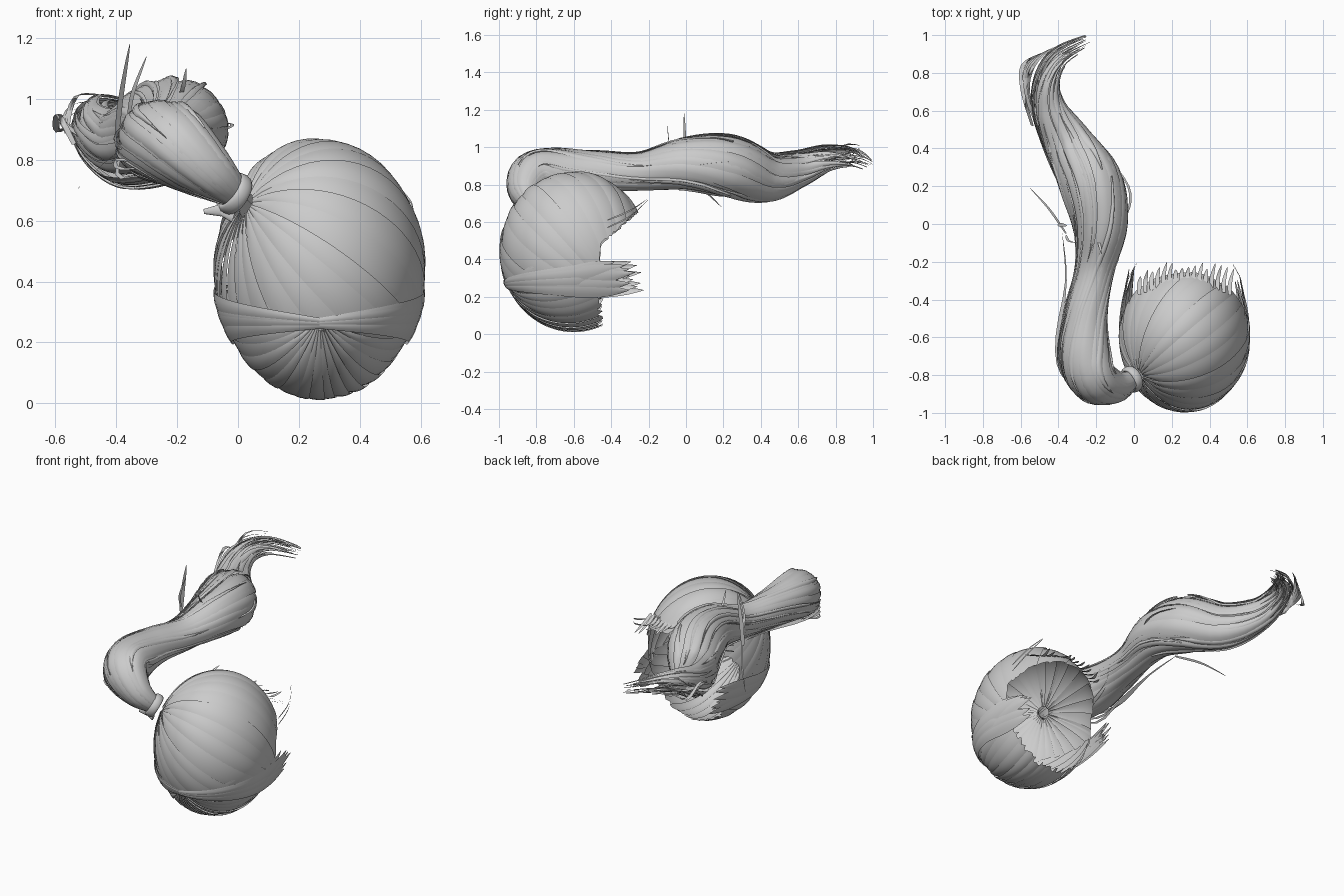
import bpy, bmesh, math, random
from mathutils import Vector as V

if "Cube" in bpy.data.objects:
    bpy.data.objects.remove(bpy.data.objects["Cube"])

random.seed(4)
C, R = V((0.268, -0.60, 0.438)), V((0.345, 0.395, 0.43))   # head ellipsoid


def skull(d, k=1.0):
    return V((C.x + R.x * d.x * k, C.y + R.y * d.y * k, C.z + R.z * d.z * k))


def patch(bm, nu, nv, f, ref):
    """Grid surface from f(u, v); faces point away from ref(u)."""
    vs = [[bm.verts.new(f(i / nu, j / nv)) for j in range(nv + 1)] for i in range(nu + 1)]
    for i in range(nu):
        for j in range(nv):
            q = bm.faces.new((vs[i][j], vs[i + 1][j], vs[i + 1][j + 1], vs[i][j + 1]))
            q.normal_update()
            if q.normal.dot(q.calc_center_median() - ref((i + .5) / nu)) < 0:
                q.normal_flip()


def finish(bm, name):
    me = bpy.data.meshes.new(name)
    bm.to_mesh(me)
    bm.free()
    for p in me.polygons:
        p.use_smooth = True
    ob = bpy.data.objects.new(name, me)
    bpy.context.collection.objects.link(ob)
    return ob


def spline(pts, t):
    """Catmull-Rom through tuples of any length."""
    n = len(pts) - 1
    x = min(max(t, 0), 0.99999) * n
    i, s = int(x), x - int(x)
    a, b, c, d = (pts[min(max(k, 0), n)] for k in (i - 1, i, i + 1, i + 2))
    return [0.5 * (2 * q + (r - p) * s + (2 * p - 5 * q + 4 * r - w) * s * s
            + (3 * q - p - 3 * r + w) * s ** 3) for p, q, r, w in zip(a, b, c, d)]


def fan(bm, focus, count, a0, a1, stop, scale, lift, jitter):
    """Overlapping locks combed over the head away from a focus direction."""
    ax = focus.normalized()
    e1 = (V((0, 0, -1)) + ax * ax.z).normalized()
    e2 = ax.cross(e1)

    def at(phi, th):
        return ax * math.cos(th) + (e1 * math.cos(phi) + e2 * math.sin(phi)) * math.sin(th)

    def reach(phi):
        th = 0.12
        while th < 3.0 and not stop(skull(at(phi, th))):
            th += 0.01
        return th
    step = (a1 - a0) / count
    for k in range(count):
        w = step * random.uniform(1.1, 1.5)
        p0 = a0 + k * step - 0.1 * step
        up = lift * random.uniform(0.6, 1.4)
        ends = [reach(p0 + w * j / 6) + random.uniform(-jitter, jitter) for j in range(7)]

        def f(u, v):
            th = 0.09 + (ends[round(v * 6)] - 0.09) * u
            return skull(at(p0 + w * v, th), scale + up * (v + 0.5 * math.sin(math.pi * v)) - lift)
        patch(bm, 22, 6, f, lambda u: C)


# Main cap, combed from the hairline back to the tie
def cap_edge(p):
    lim = -0.46 + max(0, p.z - 0.48) * 1.15
    return p.y > lim or p.z < 0.25 + 0.22 * abs(p.x - C.x)


bm = bmesh.new()
fan(bm, V((-0.78, -0.56, 0.56)), 26, 0, 2 * math.pi, cap_edge, 1.004, 0.018, 0.02)
finish(bm, "hair_cap")

# Nape hair fanning down and under from the back centre
bm = bmesh.new()
fan(bm, V((0, -0.93, -0.38)), 24, -1.95, 1.95, lambda p: p.y > -0.46 or p.z > 0.36, 0.99, 0.018, 0.05)
finish(bm, "nape_hair")

# Side bands sweeping from the back centre past the ears
bm = bmesh.new()
for side in (-1, 1):
    for k in range(9):
        z0, z1 = 0.255 + 0.002 * k, 0.22 + 0.019 * k
        length = random.uniform(0.24, 0.4) if side < 0 else random.uniform(0.16, 0.34)
        out = 1.0 + random.uniform(0.0, 0.022)

        def f(u, v):
            q = max(0, (u - 0.6) / 0.4)
            half = 0.036 * (0.25 + 1.2 * u) * (1 - q ** 2) + 0.001
            z = z0 + (z1 - z0) * u + 0.015 * q * q + half * (2 * v - 1)
            rho = math.sqrt(max(0, 1 - ((z - C.z) / R.z) ** 2)) * (out + 0.012 * math.sin(math.pi * v))
            a = min(u / 0.6, 1) * math.pi / 2
            return V((C.x + side * R.x * rho * math.sin(a) * (1 - 0.14 * q * q),
                      C.y - R.y * rho * math.cos(a) + length * q, z))
        patch(bm, 24, 4, f, lambda u: C)
finish(bm, "side_bands")

# Ponytail: locks twisting around a swaying path (x, y, z, radius)
PATH = [(-0.005, -0.82, 0.685, .045), (-0.10, -0.86, 0.76, .09), (-0.21, -0.82, 0.84, .13),
        (-0.26, -0.69, 0.86, .135), (-0.255, -0.48, 0.87, .11), (-0.21, -0.24, 0.87, .10),
        (-0.18, 0.0, 0.91, .14), (-0.23, 0.22, 0.90, .165), (-0.35, 0.42, 0.845, .135),
        (-0.45, 0.60, 0.885, .095), (-0.465, 0.75, 0.94, .07), (-0.40, 0.88, 0.95, .055),
        (-0.24, 0.97, 0.91, .035)]
N = 240
centre = [spline(PATH, i / N) for i in range(N + 1)]
frames, nrm = [], V((0, 0, 1))
for i in range(N + 1):
    tan = (V(centre[min(i + 1, N)][:3]) - V(centre[max(i - 1, 0)][:3])).normalized()
    nrm = (nrm - tan * nrm.dot(tan)).normalized()
    frames.append((nrm.copy(), tan.cross(nrm)))


def tail(t, ang, k):
    i = min(int(t * N + 0.5), N)
    c, (a, b) = centre[i], frames[i]
    return V(c[:3]) + (a * math.cos(ang) + b * math.sin(ang)) * c[3] * k


def lock(bm, ang, width, t0, t1, k, twist, nu=60, relief=0.12):
    ph = random.uniform(0, 6.28)

    def f(u, v):
        t = t0 + (t1 - t0) * u
        w = width * (1 - max(0, (u - 0.68) / 0.32) ** 1.3 * 0.97)
        if t0 > 0.05:
            w *= min(1, 0.05 + u * 5)
        kk = k + relief * v + 0.05 * math.sin(math.pi * v) + 0.04 * t * math.sin(9 * t + ph)
        return tail(t, ang + twist * t + 0.25 * t * math.sin(7 * t + ph) + w * (v - 0.5), kk)
    patch(bm, nu, 4, f, lambda u: tail(t0 + (t1 - t0) * u, 0, 0))


bm = bmesh.new()
for k in range(30):
    lock(bm, k * 2 * math.pi / 30, random.uniform(0.45, 0.7), 0, random.uniform(0.82, 1.0),
         random.uniform(0.84, 0.94), 3.4)
for k in range(16):                                   # thin loose locks on top
    s = random.uniform(0.1, 0.65)
    lock(bm, random.uniform(0, 6.28), random.uniform(0.12, 0.3), s, min(1, s + random.uniform(0.3, 0.5)),
         random.uniform(0.96, 1.02), 3.6, 30, 0.05)
for k in range(12):                                   # inner wisps at the tip
    lock(bm, random.uniform(0, 6.28), 0.6, 0.6, random.uniform(0.95, 1.0), random.uniform(0.3, 0.8), 3.4, 30)
finish(bm, "ponytail")

# Loose strands: tapered ribbons through a few points
bm = bmesh.new()


def wisp(pts, width, side, ref=C):
    side = V(side).normalized()
    patch(bm, 12, 2, lambda u, v: V(spline(pts, u)) + side * width * (v - 0.5) * (1.02 - abs(2 * u - 0.8) ** 2 / 1.5),
          lambda u: ref)


for k in range(7):                                    # curl on the left of the tip
    o = random.uniform(-0.03, 0.03)
    wisp([(-0.51 + o, 0.52, 0.88 + o), (-0.575 + o / 2, 0.7, 0.92 - o), (-0.56 + o, 0.84, 0.95 + o * 2),
          (-0.46 + o, 0.92 + o / 2, 0.98 + o)], 0.022, (1, -0.4, 0.3 * k / 4))
for k in range(16):                                   # fringe at the front hairline
    x = C.x + 0.24 * (k / 7.5 - 1)
    y = -0.285 - 0.9 * (x - C.x) ** 2
    z = 0.70 - 0.2 * abs(x - C.x)
    e = random.uniform(0.0, 0.06)
    wisp([(x, y - 0.04, z + 0.03), (x, y + 0.02, z), (x + e / 3, y + 0.04 + e, z - e * random.uniform(-0.3, 1))],
         0.022, (1, 0, 0))
for s in (-1, 1):                                     # temple strands
    for k in range(2):
        wisp([(C.x + s * 0.31, -0.42, 0.57 + k * .04), (C.x + s * 0.30, -0.30, 0.63 + k * .03),
              (C.x + s * 0.25, -0.20 - 0.01 * k, 0.72)], 0.012, (0, 0.4, 1))
wisp([(-0.40, 0.0, 0.86), (-0.385, -0.005, 1.0), (-0.355, -0.01, 1.18)], 0.024, (1, 1, 0))
wisp([(-0.36, -0.06, 0.93), (-0.345, -0.09, 1.02), (-0.30, -0.10, 1.14)], 0.014, (1, 0.3, 0))
wisp([(-0.36, -0.05, 0.85), (-0.45, 0.08, 0.78), (-0.55, 0.19, 0.68)], 0.02, (1, 0, 1))
wisp([(-0.2, -0.05, 0.98), (-0.18, -0.12, 1.04), (-0.17, -0.16, 1.10)], 0.014, (1, 0, 0))
wisp([(-0.17, -0.1, 0.85), (-0.04, 0.05, 0.9), (-0.03, 0.2, 0.92), (-0.16, 0.38, 0.93)], 0.014, (1, 0.3, 0))
for k in range(3):
    wisp([(-0.2, -0.94, 0.78), (-0.38, -0.8, 0.80 - k * .03), (-0.41 + k * .01, -0.6, 0.8),
          (-0.36, -0.3, 0.83), (-0.38, -0.05, 0.87)], 0.014, (1, 0, 0.6))
finish(bm, "loose_strands")

# Hair tie with a small knot
axis = V((-0.75, -0.38, 0.5)).normalized()
rot = axis.to_track_quat('Z', 'Y').to_euler()
bpy.ops.mesh.primitive_torus_add(location=(-0.012, -0.822, 0.688), rotation=rot, major_radius=0.06,
                                 minor_radius=0.013, major_segments=32, minor_segments=10)
tie = bpy.context.object
tie.name = "hair_tie"
tie.scale.z = 1.9
bpy.ops.object.shade_smooth()
for k, (x, z) in enumerate(((-0.04, 0.622), (-0.085, 0.632))):
    bpy.ops.mesh.primitive_cone_add(vertices=12, location=(x, -0.83, z), rotation=(0, 1.9 - 0.4 * k, 0),
                                    radius1=0.008, radius2=0.02, depth=0.055)
    bpy.context.object.scale.y = 0.5
    bpy.context.object.name = "tie_end_%d" % k
    bpy.ops.object.shade_smooth_by_angle()
